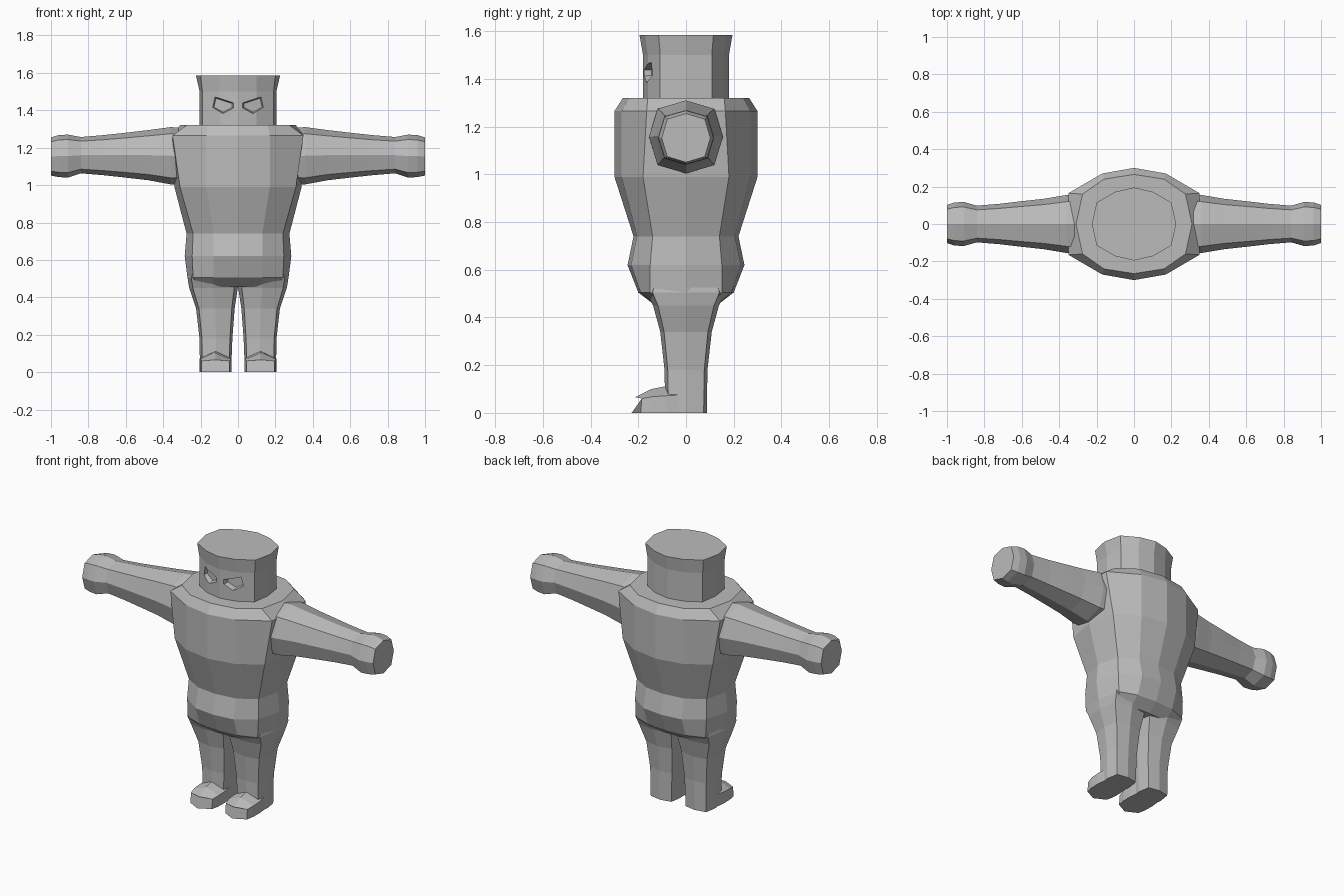
import bpy, bmesh

if "Cube" in bpy.data.objects:
    bpy.data.objects.remove(bpy.data.objects["Cube"], do_unlink=True)

GREY = (0.5, 0.5, 0.5, 1.0)
grey = bpy.data.materials.new("plain_grey")
grey.use_nodes = True
grey.diffuse_color = GREY
grey.node_tree.nodes["Principled BSDF"].inputs["Base Color"].default_value = GREY


def loft(name, rings):
    """Skin closed rings of equal point count and cap both ends."""
    bm = bmesh.new()
    loops = [[bm.verts.new(p) for p in ring] for ring in rings]
    for a, b in zip(loops, loops[1:]):
        n = len(a)
        for i in range(n):
            j = (i + 1) % n
            bm.faces.new((a[i], a[j], b[j], b[i]))
    bm.faces.new(loops[0])
    bm.faces.new(loops[-1])
    bmesh.ops.recalc_face_normals(bm, faces=bm.faces)
    mesh = bpy.data.meshes.new(name)
    bm.to_mesh(mesh)
    bm.free()
    mesh.materials.append(grey)
    obj = bpy.data.objects.new(name, mesh)
    bpy.context.collection.objects.link(obj)
    return obj


def oval(z, y0, x1, y1, x2, y2, x3):
    """Twelve-sided level ring from one quarter: front, two corners, side."""
    q = [(0, y0), (x1, y1), (x2, y2), (x3, 0)]
    half = q + [(x, -y) for x, y in q[2::-1]]
    return [(x, y, z) for x, y in half + [(-x, y) for x, y in half[-2:0:-1]]]


def octagon(ra, rb, k):
    """Eight points with corners at the fraction k of both radii."""
    return [(ra, 0), (ra * k, rb * k), (0, rb), (-ra * k, rb * k),
            (-ra, 0), (-ra * k, -rb * k), (0, -rb), (ra * k, -rb * k)]


# Torso and hips
loft("torso", [oval(*r) for r in (
    (1.32, .265, .16, .24, .275, .16, .31),
    (1.265, .30, .17, .27, .35, .165, .35),
    (.99, .30, .17, .27, .31, .18, .34),
    (.74, .22, .13, .205, .24, .14, .275),
    (.62, .245, .13, .23, .245, .15, .285),
    (.505, .20, .13, .19, .24, .15, .27),
    (.455, .135, .13, .13, .20, .11, .24))])

# Head, flared at the crown
head = loft("head", [oval(*r) for r in (
    (1.30, .18, .10, .16, .19, .108, .205),
    (1.50, .18, .10, .16, .19, .108, .205),
    (1.585, .195, .10, .172, .20, .115, .225))])

# Slanted eye sockets cut into the face with tapered walls
EYE = [(.128, 1.475), (.02, 1.44), (.02, 1.412), (.08, 1.38), (.142, 1.415)]
cx, cz = .08, 1.425


def eye_ring(side, scale, depth):
    ring = []
    for x, z in EYE:
        px, pz = cx + (x - cx) * scale, cz + (z - cz) * scale
        # depth follows the curve of the face
        ring.append((side * px, -.182 + .25 * px + depth, pz))
    return ring


for side in (1, -1):
    cutter = loft("eye_cutter", [eye_ring(side, 1.2, -.05), eye_ring(side, .78, .03)])
    cutter.hide_render = True
    mod = head.modifiers.new("eye_socket", 'BOOLEAN')
    mod.operation = 'DIFFERENCE'
    mod.solver = 'EXACT'
    mod.object = cutter
    bpy.context.view_layer.objects.active = head
    bpy.ops.object.modifier_apply(modifier=mod.name)
    bpy.data.objects.remove(cutter, do_unlink=True)

# Arms: x, half depth, centre height, half height
ARM = [(.28, .155, 1.155, .150), (.36, .155, 1.157, .153), (.48, .135, 1.16, .134),
       (.60, .122, 1.16, .120), (.72, .108, 1.16, .107), (.84, .098, 1.16, .097),
       (.91, .118, 1.155, .115), (.96, .115, 1.155, .112), (1.0, .102, 1.153, .102)]
# Legs: height, centre x, half width, half depth, corner fraction
LEG = [(.53, .135, .135, .165, .80), (.505, .135, .135, .165, .85),
       (.45, .131, .130, .138, .85), (.34, .121, .103, .108, .85),
       (.18, .118, .088, .090, .85), (0, .120, .083, .087, .85)]
# Feet: side y, ridge y, half width, side height, ridge height
FOOT = [(-.03, -.03, .080, .075, .115), (-.08, -.085, .085, .072, .112),
        (-.14, -.145, .084, .068, .100), (-.185, -.213, .074, .06, .066)]


def foot_ring(s, ys, yc, hx, zs, zc):
    toe = .015 if ys < -.18 else 0
    c = .12
    pts = [(c - hx, ys - toe / 3, 0), (c - hx, ys, zs), (c, yc, zc),
           (c + hx, ys, zs), (c + hx, ys - toe / 3, 0), (c, yc - toe, 0)]
    return [(s * x, y, z) for x, y, z in pts]


for s, label in ((1, "left"), (-1, "right")):
    loft(label + "_arm", [[(s * x, y, zc + z) for y, z in octagon(ry, rz, .77)]
                          for x, ry, zc, rz in ARM])
    loft(label + "_leg", [[(s * (c + x), y, z) for x, y in octagon(hx, hy, k)]
                          for z, c, hx, hy, k in LEG])
    loft(label + "_foot", [foot_ring(s, *f) for f in FOOT])
